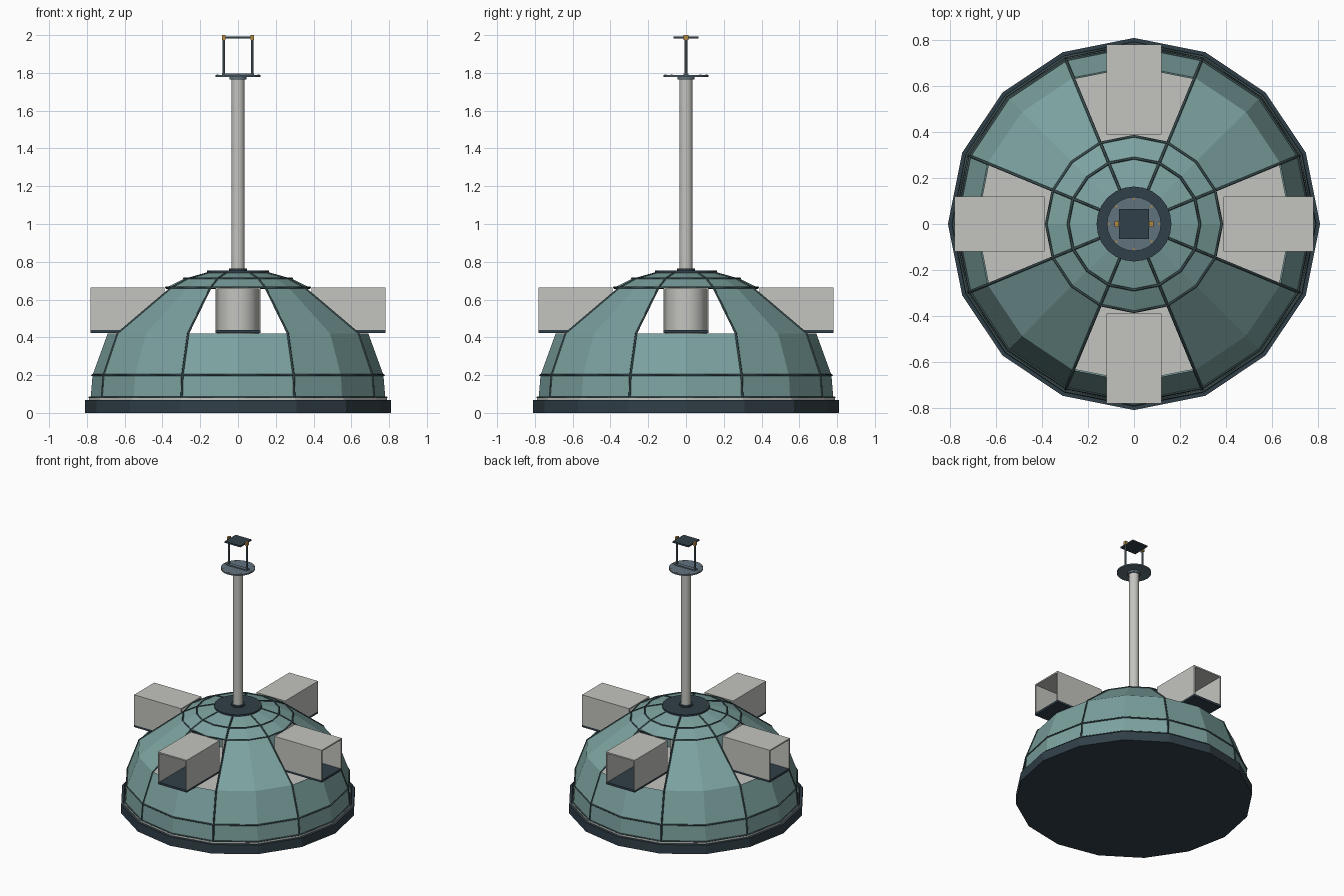
import bpy, bmesh, math
from mathutils import Vector, Matrix

if "Cube" in bpy.data.objects:
    bpy.data.objects.remove(bpy.data.objects["Cube"])


def material(name, rgb):
    m = bpy.data.materials.new(name)
    m.diffuse_color = (*rgb, 1)
    m.use_nodes = True
    m.node_tree.nodes["Principled BSDF"].inputs["Base Color"].default_value = m.diffuse_color
    return m


TEAL = material("teal", (0.20, 0.36, 0.35))
DARK = material("dark_slate", (0.03, 0.05, 0.065))
STEEL = material("steel_blue", (0.12, 0.17, 0.21))
GOLD = material("gold", (0.45, 0.26, 0.06))
GREY = material("light_grey", (0.55, 0.55, 0.52))
TRIM = material("trim", (0.04, 0.07, 0.075))


def finish(name, bm, mat):
    bmesh.ops.recalc_face_normals(bm, faces=bm.faces)
    me = bpy.data.meshes.new(name)
    bm.to_mesh(me)
    bm.free()
    ob = bpy.data.objects.new(name, me)
    bpy.context.collection.objects.link(ob)
    me.materials.append(mat)
    return ob


def disc(name, r, z0, z1, mat, sides=16, x=0, y=0, smooth=False):
    bm = bmesh.new()
    bmesh.ops.create_cone(bm, cap_ends=True, segments=sides, radius1=r, radius2=r, depth=z1 - z0,
                          matrix=Matrix.Translation((x, y, (z0 + z1) / 2)))
    # put a corner on the x axis
    if smooth:
        for f in bm.faces:
            f.smooth = len(f.verts) == 4
    return finish(name, bm, mat)


def box(name, lo, hi, mat, angle=0):
    lo, hi = Vector(lo), Vector(hi)
    m = Matrix.Rotation(angle, 4, 'Z') @ Matrix.Translation((lo + hi) / 2) @ Matrix.Diagonal((*(hi - lo), 1))
    bm = bmesh.new()
    bmesh.ops.create_cube(bm, size=1, matrix=m)
    return finish(name, bm, mat)


def polar(r, z, step):
    a = step * math.pi / 8
    return Vector((r * math.cos(a), r * math.sin(a), z))


def trim(name, points, cyclic=False, width=0.006):
    cu = bpy.data.curves.new(name, 'CURVE')
    cu.dimensions = '3D'
    cu.bevel_depth = width
    cu.bevel_resolution = 0
    sp = cu.splines.new('POLY')
    sp.points.add(len(points) - 1)
    for p, co in zip(sp.points, points):
        p.co = (*co, 1)
    sp.use_cyclic_u = cyclic
    tmp = bpy.data.objects.new(name, cu)
    bpy.context.collection.objects.link(tmp)
    bpy.context.view_layer.update()
    me = bpy.data.meshes.new_from_object(tmp.evaluated_get(bpy.context.evaluated_depsgraph_get()))
    bpy.data.objects.remove(tmp)
    ob = bpy.data.objects.new(name, me)
    bpy.context.collection.objects.link(ob)
    me.materials.clear()
    me.materials.append(TRIM)


# Base plinth and floor
disc("base", 0.81, 0, 0.068, DARK)
disc("floor", 0.79, 0.068, 0.08, GREY)

# Sixteen-sided dome with four open bays on the axes
profile = [(0.78, 0.08), (0.77, 0.20), (0.69, 0.42), (0.38, 0.663), (0.285, 0.71), (0.15, 0.745)]
bm = bmesh.new()
rings = [[bm.verts.new(polar(r, z, i)) for i in range(16)] for r, z in profile]
for k in range(len(profile) - 1):
    for i in range(16):
        if k == 2 and i % 4 in (0, 3):
            continue
        j = (i + 1) % 16
        bm.faces.new((rings[k][i], rings[k][j], rings[k + 1][j], rings[k + 1][i]))
dome = finish("dome", bm, TEAL)
shell = dome.modifiers.new("thickness", 'SOLIDIFY')
shell.thickness = 0.008
shell.offset = -1

# Dome ribs and hoops
for i in range(1, 16, 2):
    trim("rib", [polar(r, z, i) for r, z in profile])
for r, z in [(0.787, 0.082), (0.772, 0.20), (0.382, 0.663), (0.287, 0.711)]:
    trim("hoop", [polar(r, z, i) for i in range(16)], True)

# Four open-ended hoods with dark sills
for i in range(4):
    a = i * math.pi / 2
    box("hood_sill", (0.39, -0.12, 0.422), (0.782, 0.12, 0.438), DARK, a)
    box("hood_roof", (0.39, -0.12, 0.655), (0.782, 0.12, 0.665), GREY, a)
    for s in (-0.115, 0.115):
        box("hood_side", (0.39, s - 0.005, 0.438), (0.782, s + 0.005, 0.655), GREY, a)

# Core column, collar and mast
disc("core_column", 0.11, 0.08, 0.74, GREY, 24, smooth=True)
disc("collar", 0.163, 0.738, 0.753, DARK, 24, smooth=True)
disc("mast_foot", 0.048, 0.753, 0.765, DARK, 24, smooth=True)
disc("mast", 0.035, 0.753, 1.775, GREY, 24, smooth=True)
disc("mast_flange", 0.045, 1.765, 1.78, STEEL, 24, smooth=True)
disc("platform", 0.118, 1.779, 1.788, STEEL, 24, smooth=True)

# Platform bolts
for i in range(8):
    p = polar(0.108, 0, 2 * i)
    disc("bolt", 0.005, 1.786, 1.792, GOLD, 8, p.x, p.y)

# Posts, pivots and tilting panel
box("post_foot_bar", (-0.085, -0.014, 1.788), (0.085, 0.014, 1.796), STEEL)
for s in (-1, 1):
    disc("post", 0.007, 1.788, 1.985, STEEL, 8, s * 0.075, 0)
    box("pivot", (s * 0.075 - 0.009, -0.012, 1.975), (s * 0.075 + 0.009, 0.012, 2.0), GOLD)
box("panel", (-0.065, -0.065, 1.981), (0.065, 0.065, 1.992), DARK)
